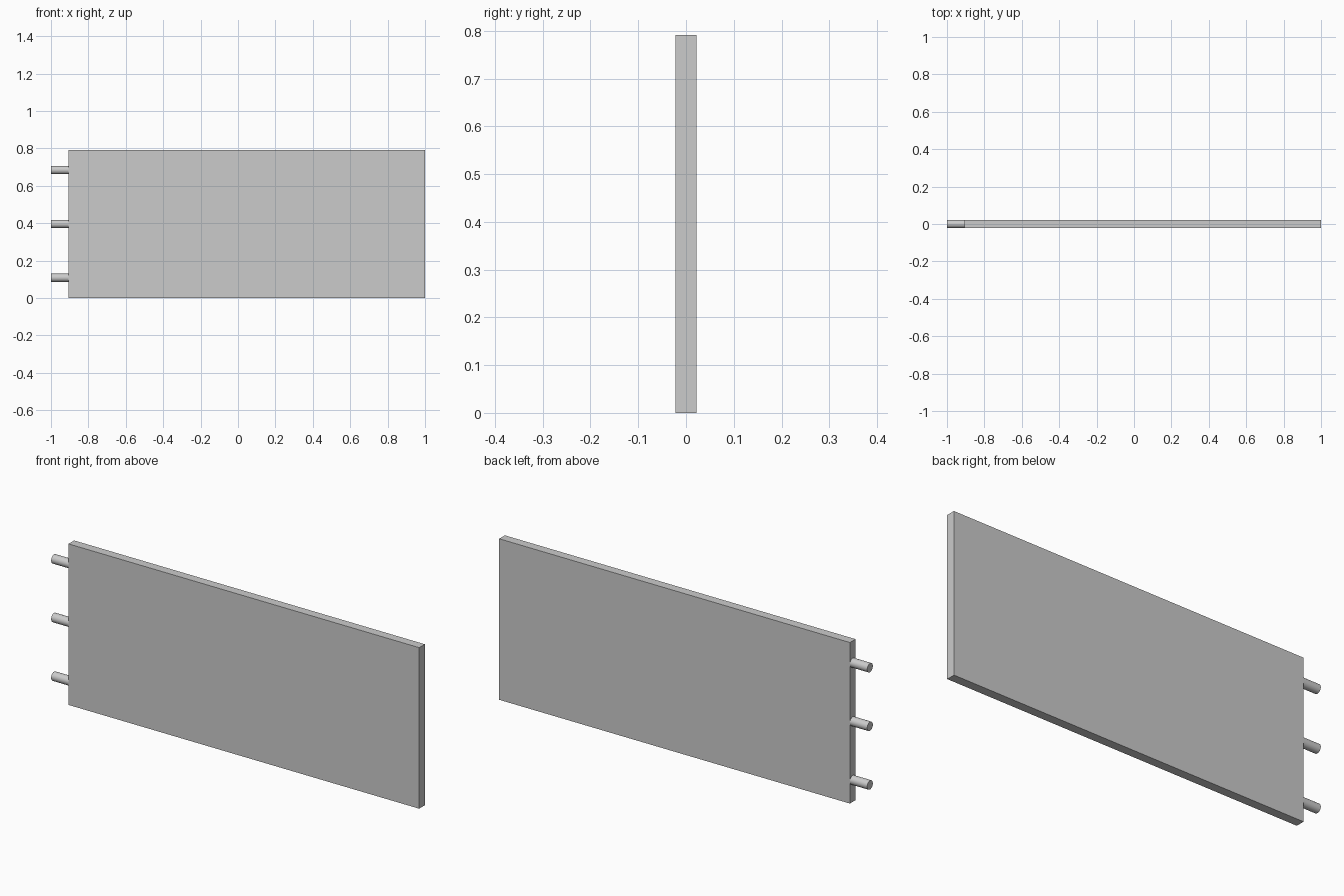
import bpy, math

if "Cube" in bpy.data.objects:
    bpy.data.objects.remove(bpy.data.objects["Cube"])

THICK = 0.044
LEFT, RIGHT, HEIGHT = -0.906, 1.0, 0.791

# Flat board
bpy.ops.mesh.primitive_cube_add(size=1, location=((LEFT + RIGHT) / 2, 0, HEIGHT / 2))
board = bpy.context.object
board.name = "board"
board.scale = (RIGHT - LEFT, THICK, HEIGHT)
bpy.ops.object.transform_apply(location=False, rotation=False, scale=True)

# Round dowels along the left edge, seated just inside the board
start, end = -1.0, LEFT + 0.004
for name, z in (("lower", 0.108), ("middle", 0.396), ("upper", 0.684)):
    bpy.ops.mesh.primitive_cylinder_add(
        vertices=32, radius=THICK / 2, depth=end - start,
        location=((start + end) / 2, 0, z), rotation=(0, math.pi / 2, 0))
    bpy.context.object.name = name + "_dowel"
    bpy.ops.object.shade_smooth_by_angle(angle=math.radians(30))
